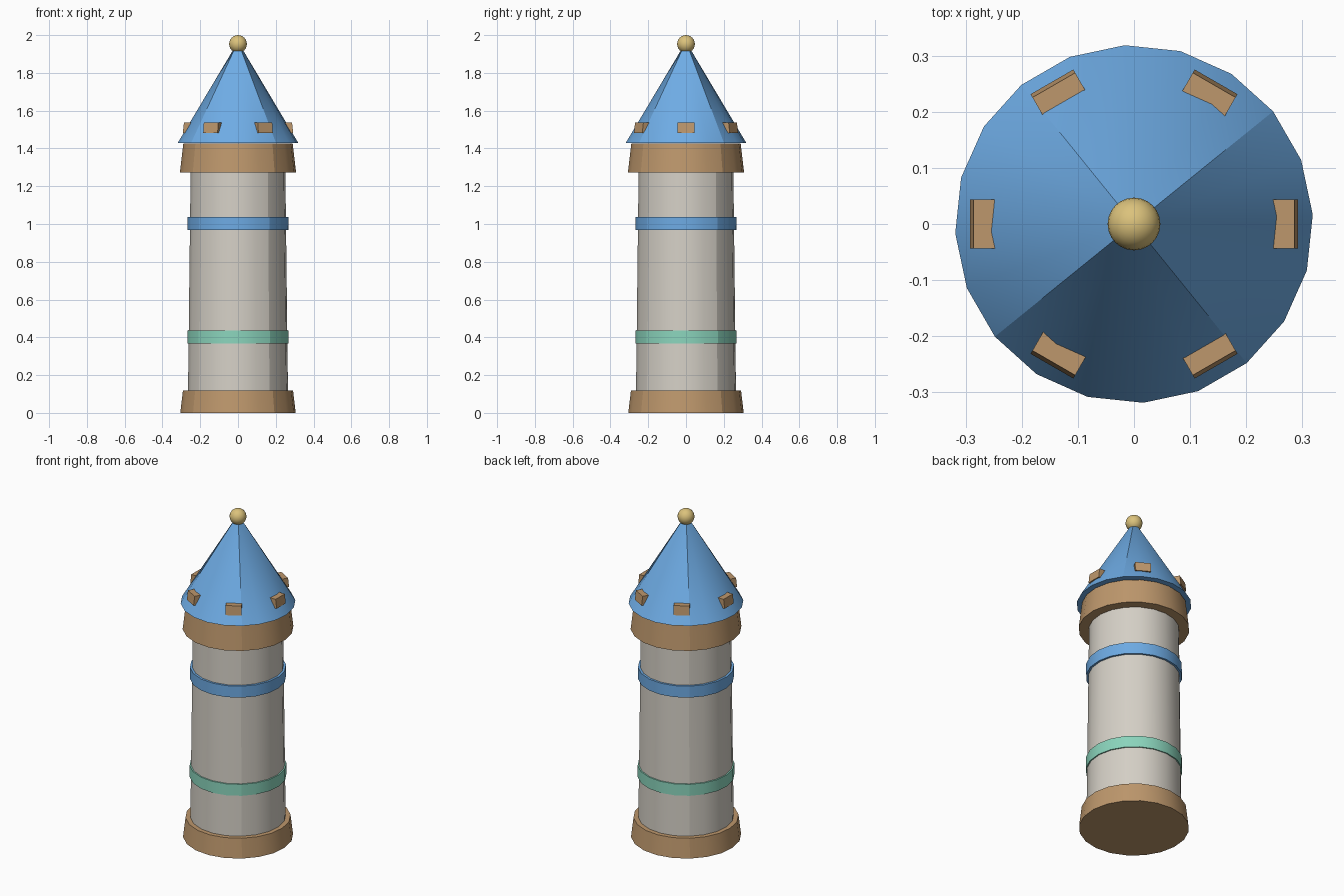
import bpy
from math import atan2, cos, sin, pi, radians

cube = bpy.data.objects.get("Cube")
if cube:
    bpy.data.objects.remove(cube, do_unlink=True)


def material(name, rgb):
    m = bpy.data.materials.new(name)
    m.use_nodes = True
    m.diffuse_color = (*rgb, 1)
    m.node_tree.nodes["Principled BSDF"].inputs["Base Color"].default_value = (*rgb, 1)
    return m


blue = material("roof blue", (0.156, 0.41, 0.78))
wood = material("tan wood", (0.51, 0.31, 0.15))
stone = material("pale stone", (0.67, 0.635, 0.57))
mint = material("mint green", (0.26, 0.67, 0.51))
gold = material("soft gold", (0.71, 0.54, 0.20))


def drum(name, z0, z1, r0, r1, mat, sides=20):
    """Tapered round section with four creases running up its wall."""
    bpy.ops.mesh.primitive_cone_add(vertices=sides, radius1=r0, radius2=r1,
                                    depth=z1 - z0, location=(0, 0, (z0 + z1) / 2),
                                    rotation=(0, 0, radians(39)))
    ob = bpy.context.object
    ob.name = name
    ob.data.materials.append(mat)
    verts = ob.data.vertices
    for e in ob.data.edges:
        a, b = (verts[i].co for i in e.vertices)
        low = a if a.z < b.z else b
        quarter = atan2(low.y, low.x) / (pi / 2)
        if abs(a.z - b.z) > 0.01 and abs(quarter - round(quarter)) < 0.01:
            e.use_edge_sharp = True
    bpy.ops.object.shade_smooth_by_angle(angle=radians(32))
    return ob


# Base, shaft and crown of the tower
drum("base", 0, 0.118, 0.306, 0.292, wood)
drum("shaft", 0.11, 1.29, 0.265, 0.251, stone)
drum("crown", 1.272, 1.425, 0.308, 0.29, wood)

# Painted bands round the shaft
drum("lower_band", 0.367, 0.437, 0.269, 0.269, mint)
drum("upper_band", 0.967, 1.037, 0.267, 0.267, blue)

# Pointed roof with a ball on top
drum("roof", 1.43, 1.965, 0.319, 0, blue)
bpy.ops.mesh.primitive_uv_sphere_add(segments=24, ring_count=12, radius=0.047,
                                     location=(0, 0, 1.953))
ball = bpy.context.object
ball.name = "roof_ball"
ball.data.materials.append(gold)
bpy.ops.object.shade_smooth()

# Six small blocks set into the roof
for i in range(6):
    a = i * pi / 3
    bpy.ops.mesh.primitive_cube_add(size=1, location=(0.27 * cos(a), 0.27 * sin(a), 1.51),
                                    rotation=(0, 0, a))
    block = bpy.context.object
    block.name = f"roof_block_{i + 1}"
    block.scale = (0.045, 0.088, 0.056)
    block.data.materials.append(wood)
    for v in block.data.vertices:
        if v.co.z > 0 and v.co.x > 0:
            v.co.x -= 0.15
